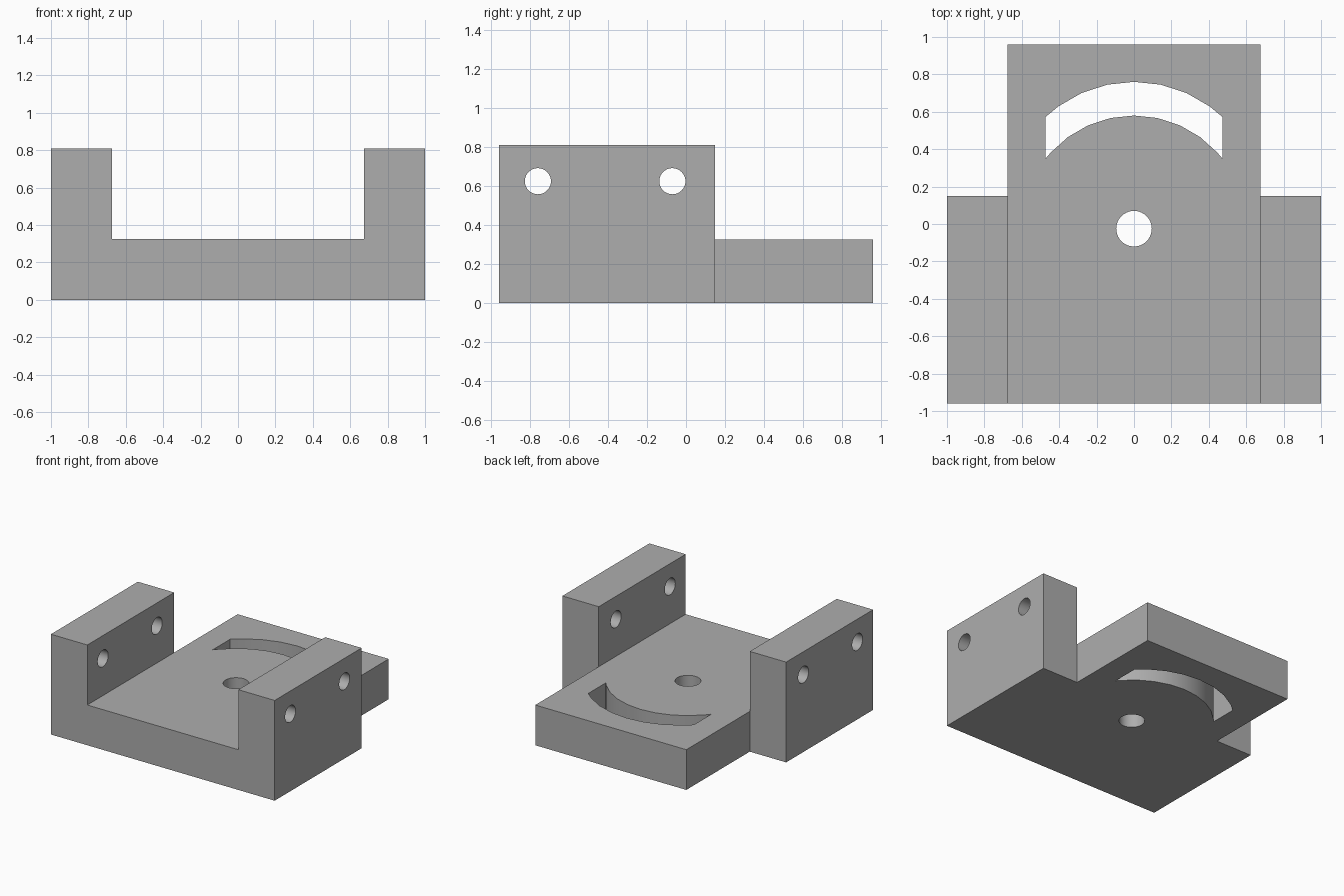
import bpy
import bmesh
from math import sin, cos, asin, pi, radians
from mathutils import Vector

default = bpy.data.objects.get("Cube")
if default:
    bpy.data.objects.remove(default, do_unlink=True)

# Main dimensions
FLOOR, TOP = 0.325, 0.81
INNER, HALF_LENGTH, WALL_END = 0.675, 0.96, 0.15
SLOT_X = 0.472

grey = bpy.data.materials.new("plain_grey")
grey.use_nodes = True
colour = (0.42, 0.42, 0.42, 1)
grey.diffuse_color = colour
grey.node_tree.nodes["Principled BSDF"].inputs["Base Color"].default_value = colour


def prism(name, outline, axis, start, end):
    """Extrude a 2D outline along x, y or z."""
    place = {"x": lambda a, b, d: Vector((d, a, b)),
             "y": lambda a, b, d: Vector((a, d, b)),
             "z": lambda a, b, d: Vector((a, b, d))}[axis]
    bm = bmesh.new()
    low = [bm.verts.new(place(a, b, start)) for a, b in outline]
    high = [bm.verts.new(place(a, b, end)) for a, b in outline]
    bm.faces.new(low)
    bm.faces.new(high)
    for i in range(len(low)):
        j = (i + 1) % len(low)
        bm.faces.new((low[i], low[j], high[j], high[i]))
    bmesh.ops.recalc_face_normals(bm, faces=bm.faces)
    mesh = bpy.data.meshes.new(name)
    bm.to_mesh(mesh)
    bm.free()
    mesh.materials.append(grey)
    obj = bpy.data.objects.new(name, mesh)
    bpy.context.collection.objects.link(obj)
    return obj


def circle(a, b, radius, sides=40):
    return [(a + radius * cos(2 * pi * i / sides), b + radius * sin(2 * pi * i / sides))
            for i in range(sides)]


def arc(centre, radius):
    """Faceted arc from left to right, clipped at the slot ends."""
    limit = asin(SLOT_X / radius)
    step = radians(12)
    count = int(limit / step)
    angles = [-limit] + [i * step for i in range(-count, count + 1)] + [limit]
    return [(radius * sin(t), centre + radius * cos(t)) for t in angles]


# Channel-shaped body
body = prism("bracket_body",
             [(-1, 0), (1, 0), (1, TOP), (INNER, TOP), (INNER, FLOOR),
              (-INNER, FLOOR), (-INNER, TOP), (-1, TOP)],
             "y", -HALF_LENGTH, HALF_LENGTH)

# Rear corners removed beside the tongue
cutters = []
for side, label in ((1, "left"), (-1, "right")):
    cutters.append(prism(label + "_corner_cutter",
                         [(side * INNER, WALL_END), (side * 1.2, WALL_END),
                          (side * 1.2, 1.2), (side * INNER, 1.2)], "z", -0.2, 1))

# Pivot hole and curved slot through the floor
cutters.append(prism("pivot_hole_cutter", circle(0, -0.025, 0.095), "z", -0.2, 0.6))
cutters.append(prism("curved_slot_cutter",
                     arc(0.071, 0.689) + arc(-0.02, 0.6)[::-1], "z", -0.2, 0.6))

# Cross holes through both walls
for y, label in ((-0.76, "front"), (-0.07, "rear")):
    cutters.append(prism(label + "_cross_hole_cutter",
                         circle(y, 0.625, 0.067), "x", -1.2, 1.2))

for cutter in cutters:
    cutter.hide_render = True
    cutter.hide_set(True)
    cutter.display_type = 'WIRE'
    cut = body.modifiers.new(cutter.name, 'BOOLEAN')
    cut.operation = 'DIFFERENCE'
    cut.solver = 'EXACT'
    cut.object = cutter

# Apply the cuts and drop the helpers
bpy.context.view_layer.objects.active = body
body.select_set(True)
for cut in list(body.modifiers):
    bpy.ops.object.modifier_apply(modifier=cut.name)
for cutter in cutters:
    bpy.data.objects.remove(cutter, do_unlink=True)

# Smooth hole walls with sharp outer edges
bpy.ops.object.shade_smooth_by_angle(angle=radians(30))
